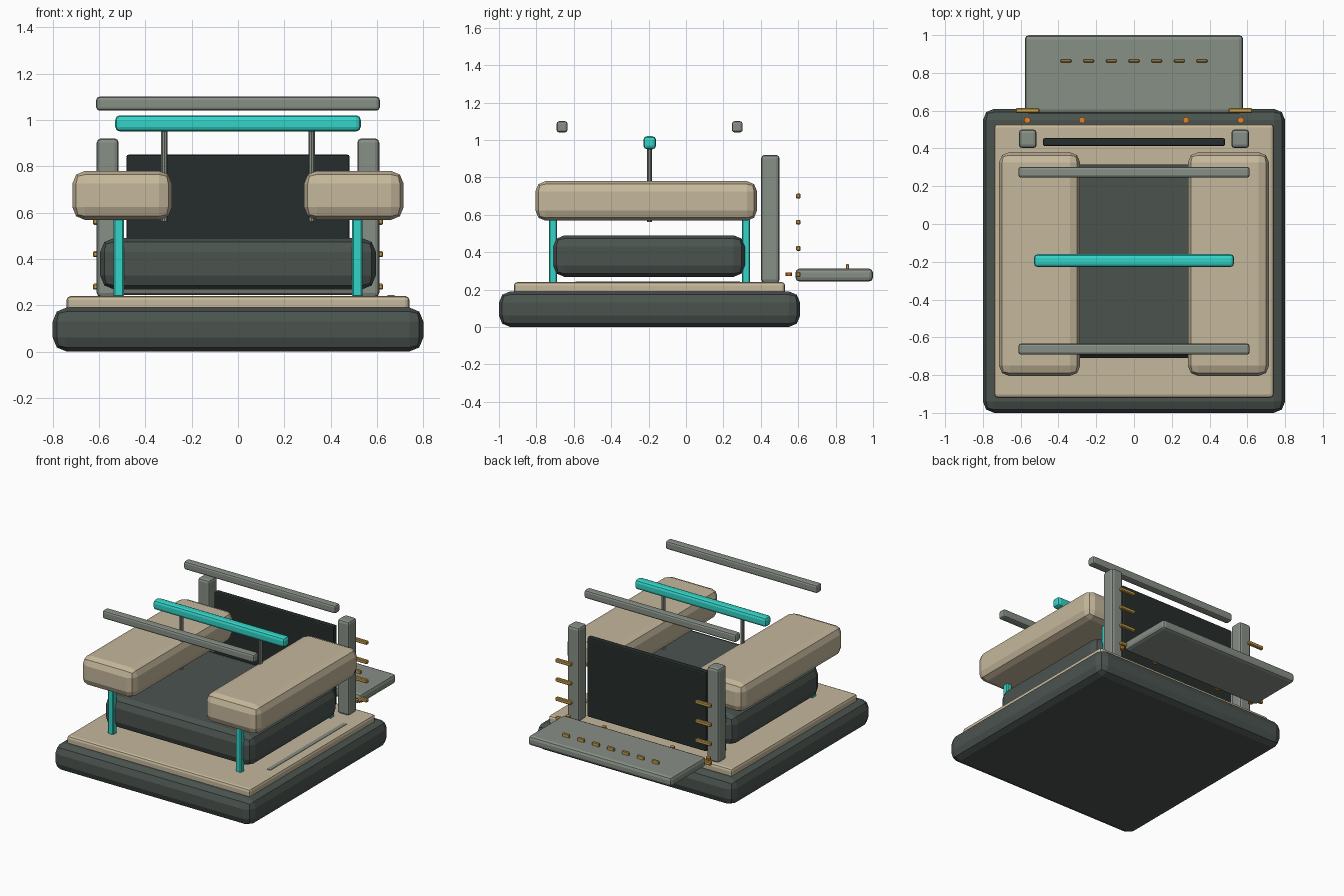
import bpy

if "Cube" in bpy.data.objects:
    bpy.data.objects.remove(bpy.data.objects["Cube"])


def material(name, rgb):
    m = bpy.data.materials.new(name)
    m.diffuse_color = (*[(c / 255) ** 2.2 for c in rgb], 1)
    m.use_nodes = True
    m.node_tree.nodes["Principled BSDF"].inputs["Base Color"].default_value = m.diffuse_color
    return m


DARK = material("dark_green_grey", (76, 84, 80))
TAN = material("tan", (196, 182, 154))
GREY = material("mid_grey", (134, 142, 133))
TEAL = material("teal", (55, 210, 198))
BLACK = material("near_black", (42, 49, 48))
BRASS = material("brass", (196, 158, 78))
ORANGE = material("orange", (222, 130, 45))


def box(name, mat, x, y, z, bevel=0.0, segments=2):
    """Bevelled box from (min, max) ranges."""
    bpy.ops.mesh.primitive_cube_add(
        size=1, location=[(a + b) / 2 for a, b in (x, y, z)])
    o = bpy.context.object
    o.name = name
    o.scale = [b - a for a, b in (x, y, z)]
    bpy.ops.object.transform_apply(location=False, rotation=False, scale=True)
    o.data.materials.append(mat)
    if bevel:
        b = o.modifiers.new("bevel", "BEVEL")
        b.width, b.segments = bevel, segments
    return o


def pair(name, mat, x, y, z, bevel=0.0, segments=2):
    """The same box on the right and left sides."""
    box(name + "_right", mat, x, y, z, bevel, segments)
    box(name + "_left", mat, (-x[1], -x[0]), y, z, bevel, segments)


# Hull, deck and seat
box("base", DARK, (-.80, .80), (-1.0, .61), (0, .19), .06)
box("deck", TAN, (-.74, .74), (-.92, .53), (.17, .24), .018)
box("seat", DARK, (-.595, .595), (-.71, .315), (.268, .49), .06)
box("deck_strip", GREY, (.645, .675), (-.59, .29), (.235, .243))

# Armrests on teal legs
pair("armrest", TAN, (.285, .715), (-.805, .38), (.568, .78), .055)
pair("front_leg", TEAL, (.493, .537), (-.733, -.69), (.235, .60), .006, 1)
pair("rear_leg", TEAL, (.493, .537), (.30, .342), (.235, .60), .006, 1)

# Rear posts and back panel
pair("rear_post", GREY, (.515, .61), (.402, .50), (.235, .92), .018)
box("back_panel", BLACK, (-.482, .482), (.412, .455), (.27, .85), .01)

# Overhead bars
box("front_bar", GREY, (-.612, .612), (-.692, -.633), (1.04, 1.10), .014)
box("rear_bar", GREY, (-.612, .612), (.245, .303), (1.04, 1.10), .014)
box("grab_bar", TEAL, (-.53, .53), (-.228, -.16), (.95, 1.02), .02)
for side, x in (("right", .318), ("left", -.318)):
    bpy.ops.mesh.primitive_cylinder_add(
        vertices=10, radius=.0145, depth=.40, location=(x, -.195, .762))
    strut = bpy.context.object
    strut.name = "grab_bar_strut_" + side
    strut.data.materials.append(GREY)

# Rear ramp with tread marks
box("ramp", GREY, (-.578, .578), (.585, 1.0), (.243, .312), .022)
for i in range(-3, 4):
    x = i * .12
    box("ramp_tread", BRASS, (x - .028, x + .028), (.855, .872),
        (.305, .336), .004, 1)

# Brass rungs behind the posts
for i in range(4):
    z = .28 + i * .14
    pair("rung", BRASS, (.5, .626), (.588, .613), (z - .013, z + .013), .005, 1)

# Orange pins along the rear edge
for x in (-.565, -.275, .275, .565):
    bpy.ops.mesh.primitive_cylinder_add(
        vertices=10, radius=.017, depth=.02, location=(x, .55, .282))
    pin = bpy.context.object
    pin.name = "rear_pin"
    pin.data.materials.append(ORANGE)
